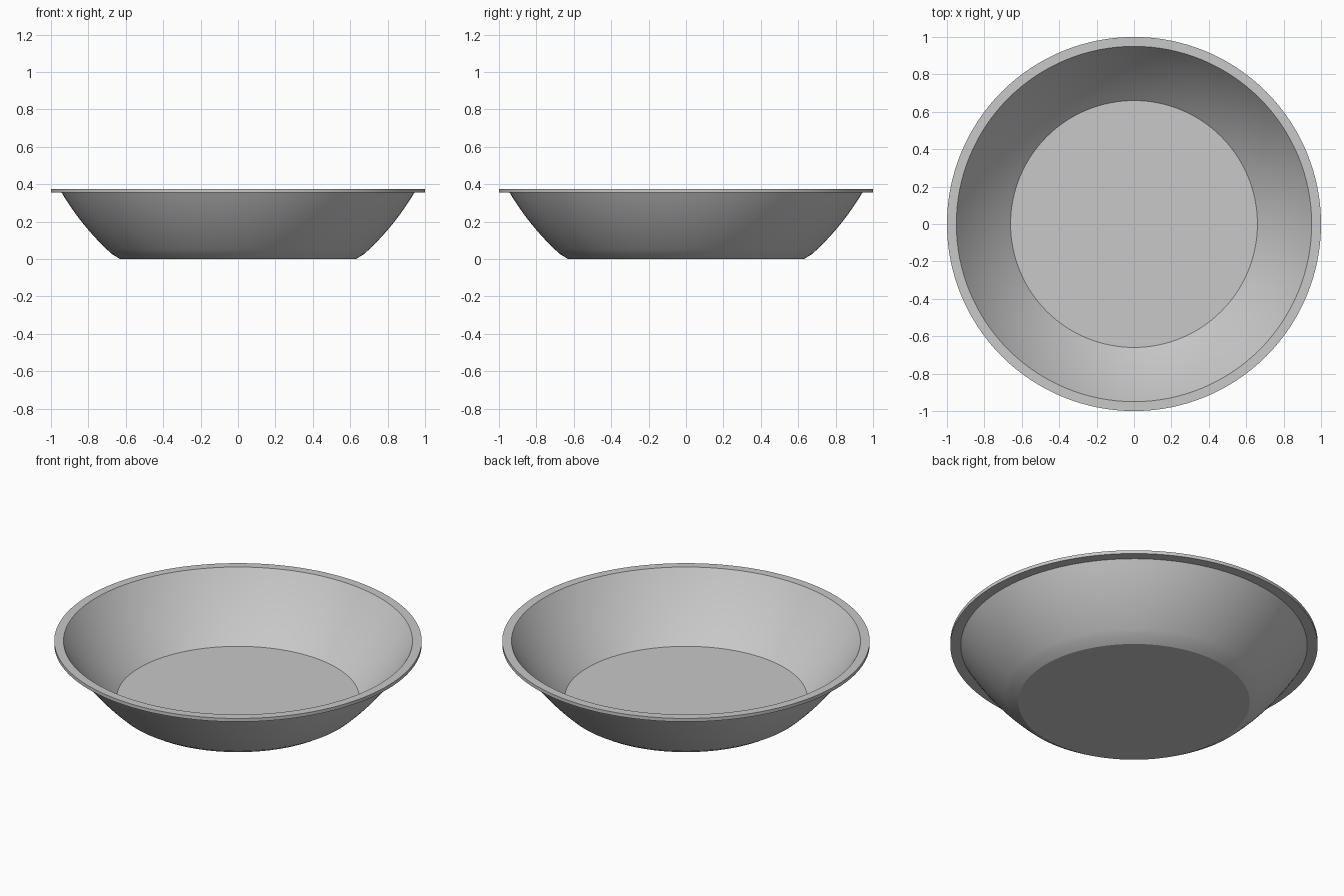
import bpy, bmesh, math
from mathutils import Vector

cube = bpy.data.objects.get("Cube")
if cube:
    bpy.data.objects.remove(cube, do_unlink=True)

SEGMENTS = 128


def curve(a, ctrl, b, steps=12):
    """Points on a quadratic curve from a to b, both ends included."""
    a, ctrl, b = Vector(a), Vector(ctrl), Vector(b)
    pts = []
    for i in range(steps + 1):
        t = i / steps
        pts.append(a * (1 - t) ** 2 + ctrl * (2 * t * (1 - t)) + b * t * t)
    return pts


# Half section as (radius, height): underside, foot, outer wall, rim, inner wall, floor
profile = [(0, 0), (0.63, 0)]
profile += curve((0.676, 0.028), (0.834, 0.172), (0.943, 0.355))
profile += [(1, 0.355), (1, 0.375)]
profile += curve((0.95, 0.375), (0.827, 0.187), (0.66, 0.034))
profile += [(0, 0.034)]

# Turn the section around the vertical axis
bm = bmesh.new()
verts = [bm.verts.new((r, 0, z)) for r, z in profile]
edges = [bm.edges.new(pair) for pair in zip(verts, verts[1:])]
bmesh.ops.spin(bm, geom=verts + edges, cent=(0, 0, 0), axis=(0, 0, 1),
               angle=math.tau, steps=SEGMENTS, use_duplicate=False)
bmesh.ops.remove_doubles(bm, verts=bm.verts, dist=0.0005)
bmesh.ops.recalc_face_normals(bm, faces=bm.faces)
mesh = bpy.data.meshes.new("bowl")
bm.to_mesh(mesh)
bm.free()

bowl = bpy.data.objects.new("bowl", mesh)
bpy.context.collection.objects.link(bowl)

# Plain grey finish
grey = bpy.data.materials.new("light grey")
grey.use_nodes = True
colour = (0.58, 0.58, 0.58, 1)
grey.diffuse_color = colour
grey.node_tree.nodes["Principled BSDF"].inputs["Base Color"].default_value = colour
mesh.materials.append(grey)

# Smooth walls with crisp rim, floor and foot edges
bpy.ops.object.select_all(action="DESELECT")
bowl.select_set(True)
bpy.context.view_layer.objects.active = bowl
bpy.ops.object.shade_smooth_by_angle(angle=math.radians(25))
